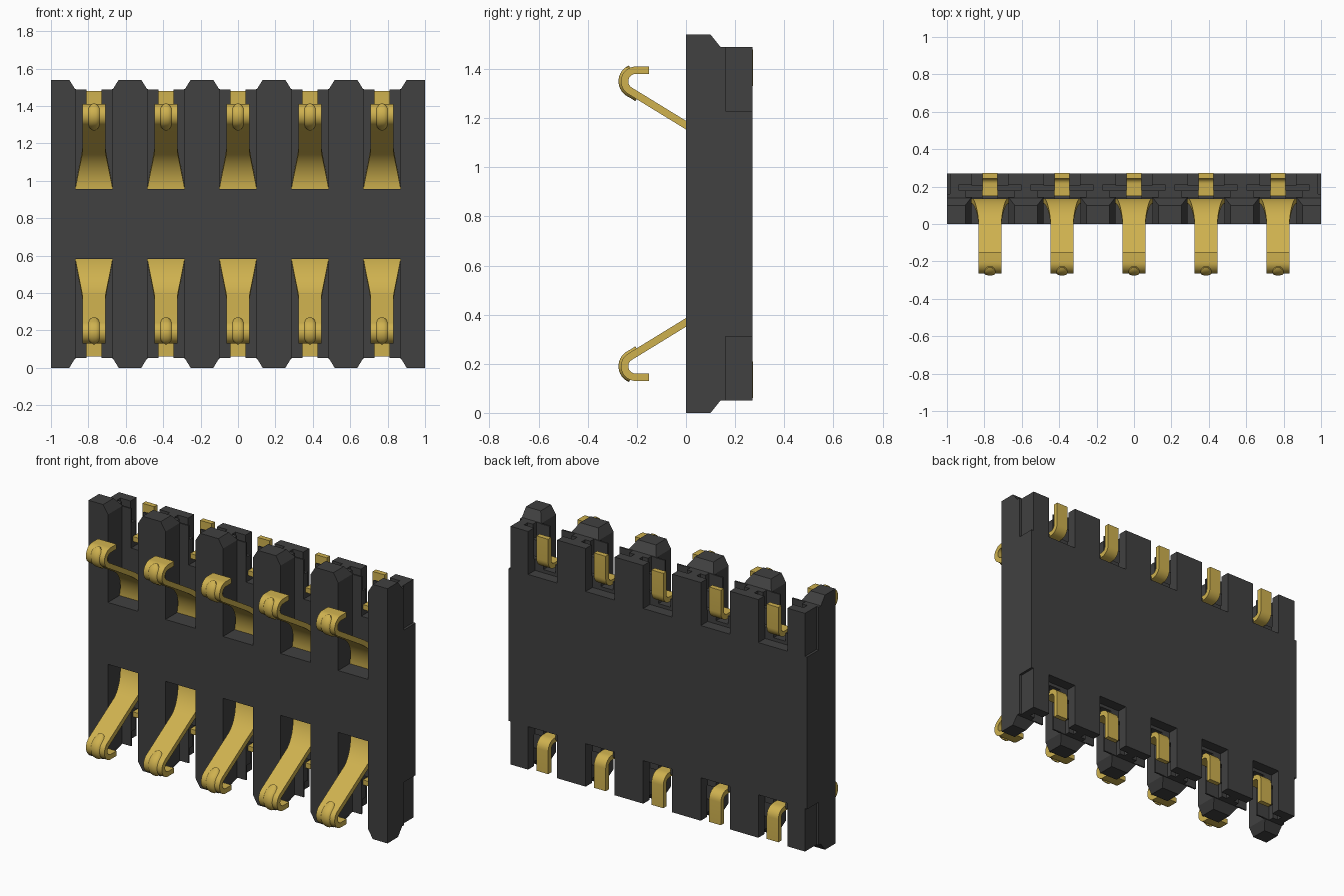
import bpy, bmesh, math
from mathutils import Vector

if "Cube" in bpy.data.objects:
    bpy.data.objects.remove(bpy.data.objects["Cube"])

H = 1.54                                   # overall height
XS = [i * 0.385 for i in range(-2, 3)]     # contact columns


def material(name, rgb):
    m = bpy.data.materials.new(name)
    m.diffuse_color = (*rgb, 1)
    m.use_nodes = True
    m.node_tree.nodes["Principled BSDF"].inputs["Base Color"].default_value = m.diffuse_color
    return m


PLASTIC = material("dark grey plastic", (0.052, 0.052, 0.052))
GOLD = material("gold metal", (0.62, 0.44, 0.078))


def make_object(name, bm, mat):
    bmesh.ops.recalc_face_normals(bm, faces=bm.faces)
    me = bpy.data.meshes.new(name)
    bm.to_mesh(me)
    bm.free()
    me.materials.append(mat)
    ob = bpy.data.objects.new(name, me)
    bpy.context.collection.objects.link(ob)
    return ob


def activate(ob):
    bpy.ops.object.select_all(action='DESELECT')
    ob.select_set(True)
    bpy.context.view_layer.objects.active = ob


def prism(bm, pts, direction):
    """Extrude a closed 3D outline along a direction."""
    f = bm.faces.new([bm.verts.new(p) for p in pts])
    r = bmesh.ops.extrude_face_region(bm, geom=[f])
    new = [v for v in r["geom"] if isinstance(v, bmesh.types.BMVert)]
    bmesh.ops.translate(bm, verts=new, vec=direction)


# Housing: stepped side profile extruded across the width
bm = bmesh.new()
profile = [(0, 0), (0.10, 0), (0.14, 0.05), (0.27, 0.05),
           (0.27, H - 0.05), (0.14, H - 0.05), (0.10, H), (0, H)]
prism(bm, [(-1, y, z) for y, z in profile], (2, 0, 0))
housing = make_object("housing", bm, PLASTIC)


def cut(outline, y0, y1, columns=XS):
    """Cut an x-z outline from y0 to y1 at each column, top and bottom."""
    bm = bmesh.new()
    for x in columns:
        for flip in (False, True):
            pts = [(x + px, y0, H - pz if flip else pz) for px, pz in outline]
            prism(bm, pts, (0, y1 - y0, 0))
    cutter = make_object("cutter", bm, PLASTIC)
    cutter.hide_render = True
    mod = housing.modifiers.new("cut", 'BOOLEAN')
    mod.operation = 'DIFFERENCE'
    mod.solver = 'EXACT'
    mod.object = cutter
    activate(housing)
    bpy.ops.object.modifier_apply(modifier=mod.name)
    bpy.data.objects.remove(cutter)


def rect(w, z0, z1=1.7):
    return [(-w, z0), (w, z0), (w, z1), (-w, z1)]


cut(rect(0.10, 0.957), -0.1, 0.135)                     # front slots
cut([(-0.1, 1.488), (0.1, 1.488), (0.132, 1.54),
     (0.132, 1.7), (-0.132, 1.7), (-0.132, 1.54)], -0.1, 0.16)  # flared mouths
cut(rect(0.13, 1.40), 0.145, 0.18)                      # stepped ledge
cut(rect(0.165, 1.30), 0.178, 0.212)                    # retention slots
cut(rect(0.097, 1.23), 0.205, 0.4)                      # rear notches
cut(rect(0.04, 1.25), 0.1, 0.3)                         # gap behind each contact
cut(rect(0.115, 1.23), 0.16, 0.4, (-1.1, 1.1))          # end corner recesses


def strip(bm, path, widths, t, crown=False):
    """Sweep a flat (or crowned) section along a y-z path."""
    sec = [(-1, -.5), (1, -.5), (1, .5), (-1, .5)]
    if crown:
        sec = [(-1, -.5), (1, -.5), (1, 0), (.75, .35), (.35, .5),
               (-.35, .5), (-.75, .35), (-1, 0)]
    pts = [Vector(p) for p in path]
    rings = []
    for i, p in enumerate(pts):
        tan = (pts[min(i + 1, len(pts) - 1)] - pts[max(i - 1, 0)]).normalized()
        n = Vector((-tan.y, tan.x))
        ring = []
        for u, v in sec:
            q = p + n * v * t
            ring.append(bm.verts.new((u * widths[i], q.x, q.y)))
        rings.append(ring)
    k = len(sec)
    for a, b in zip(rings, rings[1:]):
        for j in range(k):
            bm.faces.new((a[j], a[(j + 1) % k], b[(j + 1) % k], b[j]))
    bm.faces.new(rings[0][::-1])
    bm.faces.new(rings[-1])


def arc(c, r, a0, a1, n):
    angles = [math.radians(a0 + (a1 - a0) * i / n) for i in range(n + 1)]
    return [(c[0] + r * math.cos(a), c[1] + r * math.sin(a)) for a in angles]


HOOK = (-0.205, 1.35)

# Spring arm: curved root, straight ramp, hooked tip
root = arc((-0.125, 0.955), 0.25, 0, 57, 10)
arm_path = [(0.125, 0.93)] + root + arc(HOOK, 0.045, 237, 90, 14) + [(-0.15, 1.395)]
arm_widths = [max(0.062, min(0.1, 0.1 - (z - 0.96) * 0.19)) if y > -0.1 else 0.062
              for y, z in arm_path]

# Raised contact ridge around the hook
ridge_path = [(-0.200, 1.279), (-0.206, 1.283), (-0.218, 1.291)] + arc(HOOK, 0.058, 237, 112, 12)
ridge_widths = [0.014, 0.024, 0.029] + [0.031] * 10 + [0.028, 0.023, 0.012]

# Rear tail: short foot bent upward
tail_path = [(0.15, 1.30), (0.215, 1.30)] + arc((0.215, 1.343), 0.043, -75, 0, 6) + [(0.258, 1.48)]

PARTS = [("spring_arm", arm_path, arm_widths, 0.03, False),
         ("contact_ridge", ridge_path, ridge_widths, 0.024, True),
         ("solder_tail", tail_path, [0.039] * len(tail_path), 0.03, False)]

for row in ("upper", "lower"):
    for name, path, widths, t, crown in PARTS:
        bm = bmesh.new()
        strip(bm, path, widths, t, crown)
        if row == "lower":
            for v in bm.verts:
                v.co.z = H - v.co.z
        first = make_object(f"{row}_{name}", bm, GOLD)
        activate(first)
        bpy.ops.object.shade_smooth_by_angle(angle=math.radians(35))
        first.location.x = XS[0]
        for x in XS[1:]:
            copy = first.copy()
            copy.location.x = x
            bpy.context.collection.objects.link(copy)
